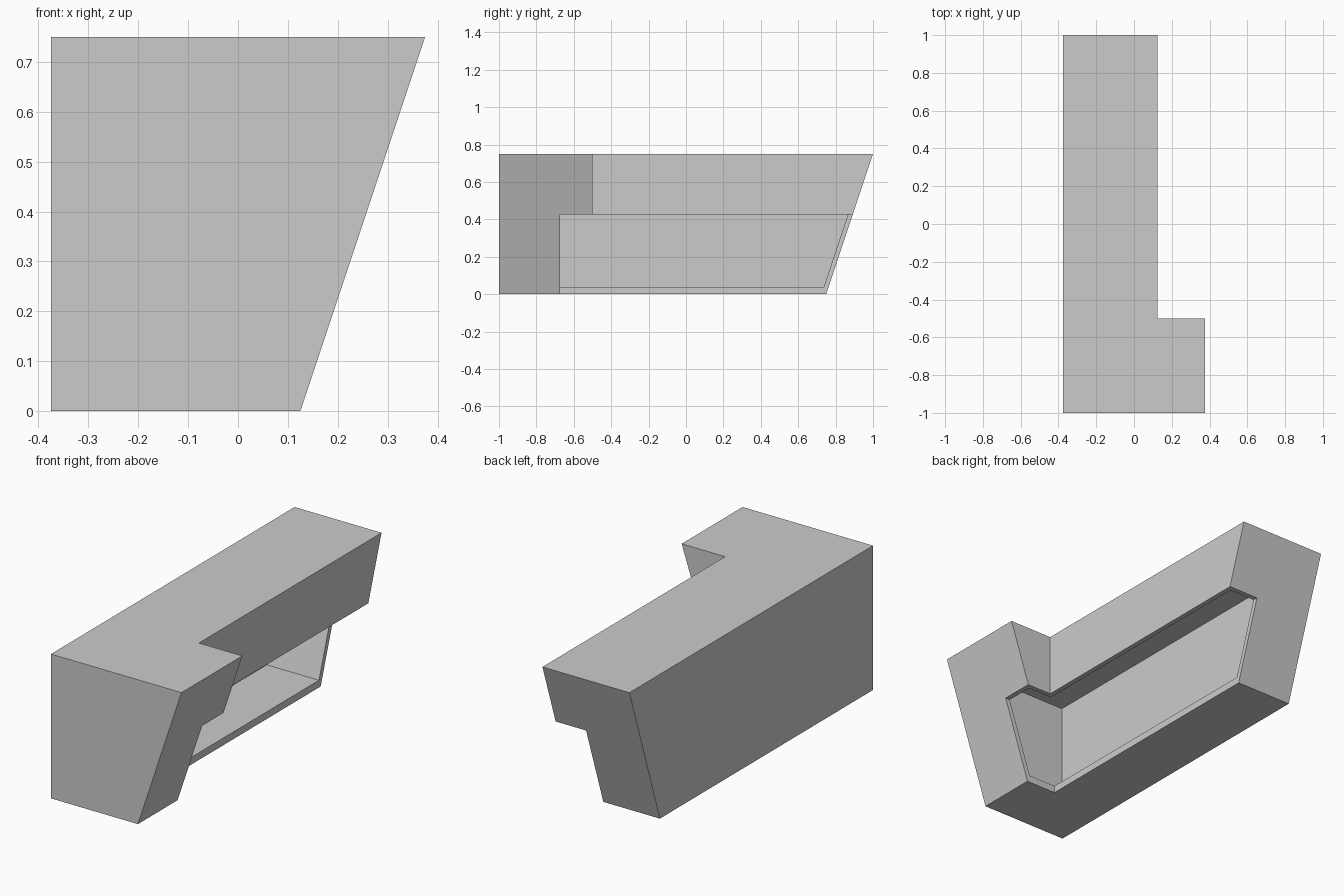
import bpy
import bmesh

if "Cube" in bpy.data.objects:
    bpy.data.objects.remove(bpy.data.objects["Cube"])

WALL = 0.025
FLOOR = 0.0375
HEIGHT = 0.75
SLOPE = 1 / 3

grey = bpy.data.materials.new("plain grey")
grey.use_nodes = True
colour = (0.6, 0.6, 0.6, 1)
grey.diffuse_color = colour
grey.node_tree.nodes["Principled BSDF"].inputs["Base Color"].default_value = colour


def outline(z, wall):
    """L-shaped plan at height z, moved inward by the wall thickness."""
    lean = z * SLOPE - wall * (1 + SLOPE ** 2) ** 0.5
    left, front = -0.375 + wall, -1 + wall
    tip, back = 0.125 + lean, 0.75 + lean
    side, step = 0.125 - wall, -0.5 - wall
    return [(left, front, z), (tip, front, z), (tip, step, z),
            (side, step, z), (side, back, z), (left, back, z)]


def loft(name, low, high):
    """Closed solid between two outlines with matching points."""
    bm = bmesh.new()
    a = [bm.verts.new(p) for p in low]
    b = [bm.verts.new(p) for p in high]
    bm.faces.new(a[::-1])
    bm.faces.new(b)
    for i in range(len(a)):
        j = (i + 1) % len(a)
        bm.faces.new((a[i], a[j], b[j], b[i]))
    bmesh.ops.remove_doubles(bm, verts=bm.verts, dist=1e-5)
    bmesh.ops.recalc_face_normals(bm, faces=bm.faces)
    mesh = bpy.data.meshes.new(name)
    bm.to_mesh(mesh)
    bm.free()
    mesh.materials.append(grey)
    obj = bpy.data.objects.new(name, mesh)
    bpy.context.collection.objects.link(obj)
    return obj


def plan(z):
    """Rectangular plan of the lower opening."""
    return [(-0.05, -0.675, z), (0.6, -0.675, z), (0.6, 1.2, z), (-0.05, 1.2, z)]


# Outer body with its leaning side wing and leaning back
shell = loft("hollow_shell", outline(0, 0), outline(HEIGHT, 0))

# Hollow inside, then the opening through side, back and floor
cavity = loft("cavity_cutter", outline(FLOOR, WALL), outline(HEIGHT - WALL, WALL))
opening = loft("opening_cutter", plan(-0.2), plan(0.425))

for cutter in (cavity, opening):
    mod = shell.modifiers.new(cutter.name, "BOOLEAN")
    mod.operation = "DIFFERENCE"
    mod.solver = "EXACT"
    mod.object = cutter
    bpy.context.view_layer.objects.active = shell
    bpy.ops.object.modifier_apply(modifier=mod.name)
    cutter.hide_render = True
    bpy.data.objects.remove(cutter)
